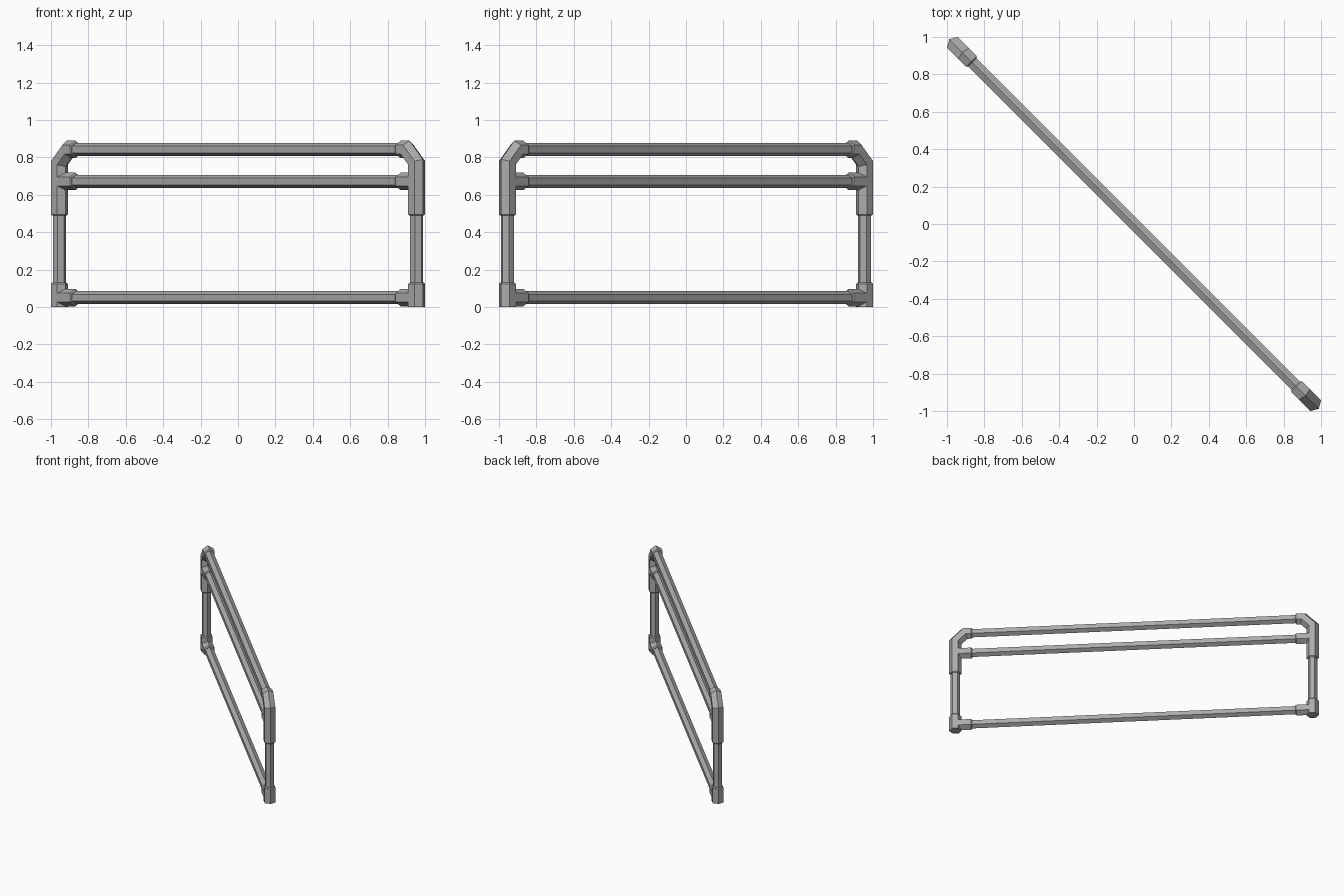
import bpy
import bmesh
import math
from mathutils import Vector

cube = bpy.data.objects.get("Cube")
if cube:
    bpy.data.objects.remove(cube, do_unlink=True)

grey = bpy.data.materials.new("pipe grey")
grey.use_nodes = True
COLOUR = (0.41, 0.41, 0.41, 1)
grey.diffuse_color = COLOUR
grey.node_tree.nodes["Principled BSDF"].inputs["Base Color"].default_value = COLOUR

# The frame stands in a diagonal vertical plane
ALONG = Vector((1, -1, 0)).normalized()
ACROSS = Vector((1, 1, 0)).normalized()
UP = Vector((0, 0, 1))
PIPE, SLEEVE = 0.0355, 0.0466
POST, MOUTH, BEVEL = 1.3506, 1.223, 0.007
LOW, MID, TOP = 0.05, 0.671, 0.842


def hex_pipe(name, path, radii):
    """Sweep a hexagon along (distance, height) points with mitred bends."""
    bm = bmesh.new()
    pts = [Vector(p) for p in path]
    rings = []
    for i, (p, r) in enumerate(zip(pts, radii)):
        before = (p - pts[i - 1]).normalized() if i else (pts[1] - p).normalized()
        after = (pts[i + 1] - p).normalized() if i < len(pts) - 1 else before
        tangent = (before + after).normalized()
        side = Vector((-tangent.y, tangent.x)) / tangent.dot(before)
        ring = []
        for k in range(6):
            a = k * math.pi / 3
            q = p + side * r * math.cos(a)
            ring.append(bm.verts.new(ALONG * q.x + UP * q.y + ACROSS * r * math.sin(a)))
        rings.append(ring)
    for a, b in zip(rings, rings[1:]):
        for k in range(6):
            n = (k + 1) % 6
            bm.faces.new((a[k], a[n], b[n], b[k]))
    bm.faces.new(rings[0])
    bm.faces.new(rings[-1])
    bmesh.ops.recalc_face_normals(bm, faces=bm.faces)
    mesh = bpy.data.meshes.new(name)
    bm.to_mesh(mesh)
    bm.free()
    mesh.materials.append(grey)
    obj = bpy.data.objects.new(name, mesh)
    bpy.context.collection.objects.link(obj)


# Long rails
for name, z in (("bottom_rail", LOW), ("middle_rail", MID), ("top_rail", TOP)):
    hex_pipe(name, [(-MOUTH - 0.03, z), (MOUTH + 0.03, z)], [PIPE, PIPE])

# Posts and fittings at both ends
NECK = PIPE + 0.004
for end, s in (("left", 1), ("right", -1)):
    x, m = s * POST, s * MOUTH
    hex_pipe(end + "_post", [(x, 0.1), (x, 0.52)], [PIPE, PIPE])
    hex_pipe(end + "_foot_sleeve", [(x, 0), (x, 0.123), (x, 0.123 + BEVEL)],
             [SLEEVE, SLEEVE, NECK])
    for name, z in (("_foot_branch", LOW), ("_middle_branch", MID)):
        hex_pipe(end + name, [(x, z), (m + s * BEVEL, z), (m, z)],
                 [SLEEVE, SLEEVE, NECK])
    # Upper elbow with a chamfered corner
    cut = 0.072
    hex_pipe(end + "_elbow",
             [(x, 0.488), (x, 0.488 + BEVEL), (x, TOP - cut), (x - s * cut, TOP),
              (m + s * BEVEL, TOP), (m, TOP)],
             [NECK, SLEEVE, SLEEVE, SLEEVE, SLEEVE, NECK])
